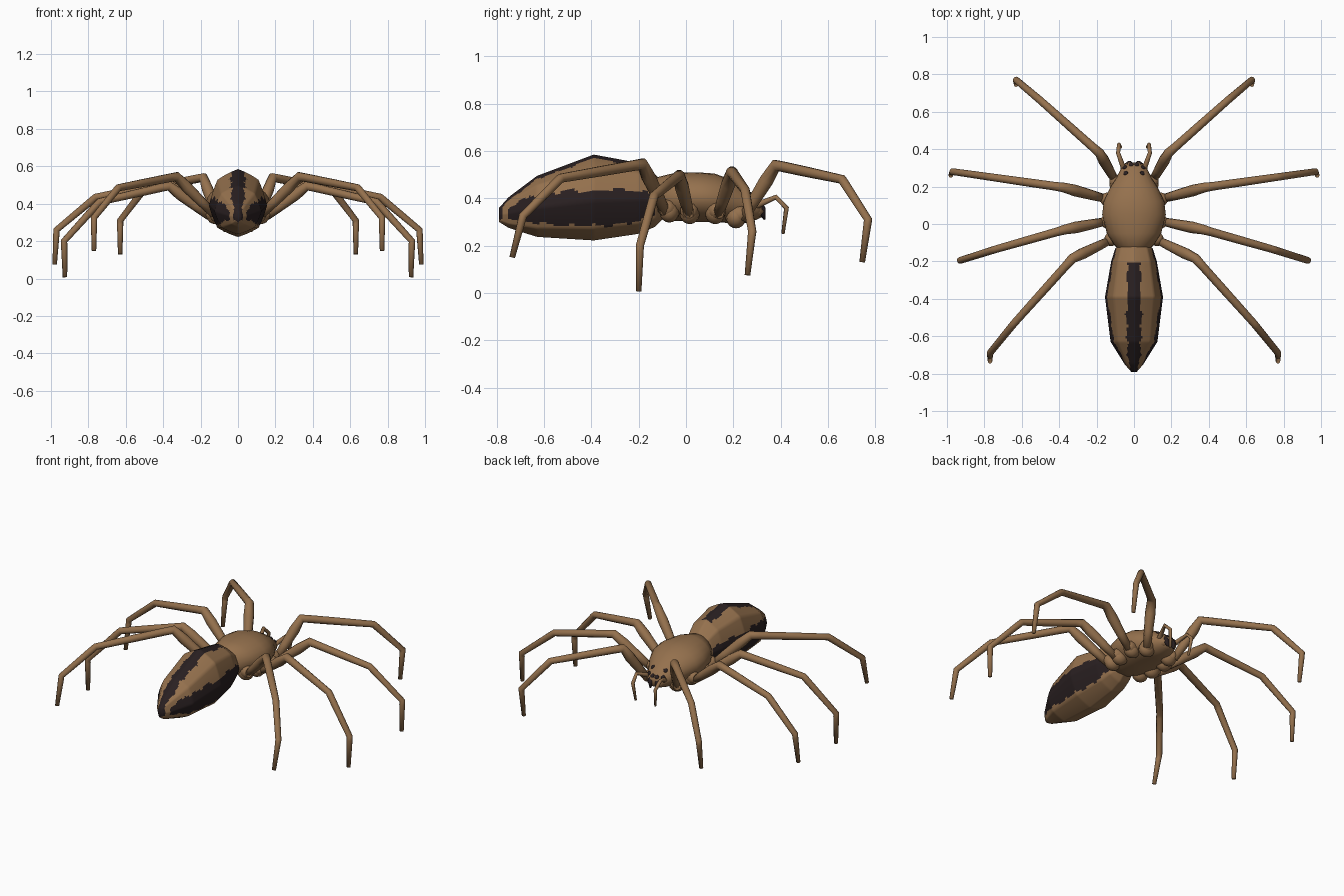
import bpy, bmesh, math
from mathutils import Vector
from mathutils.bvhtree import BVHTree

if "Cube" in bpy.data.objects:
    bpy.data.objects.remove(bpy.data.objects["Cube"])


def material(name, rgb):
    m = bpy.data.materials.new(name)
    m.diffuse_color = (*rgb, 1)
    m.use_nodes = True
    m.node_tree.nodes["Principled BSDF"].inputs["Base Color"].default_value = m.diffuse_color
    return m


TAN = material("tan_brown", (0.30, 0.165, 0.075))
DARK = material("dark_brown", (0.022, 0.014, 0.015))


def loft(name, rings, mats, rule=None):
    """Skin closed rings of points, cap both ends, smooth shade."""
    bm = bmesh.new()
    rows = [[bm.verts.new(p) for p in r] for r in rings]
    n = len(rows[0])
    for a, b in zip(rows, rows[1:]):
        for i in range(n):
            j = (i + 1) % n
            bm.faces.new((a[i], a[j], b[j], b[i]))
    bm.faces.new(rows[0])
    bm.faces.new(rows[-1])
    bmesh.ops.recalc_face_normals(bm, faces=bm.faces)
    for f in bm.faces:
        f.smooth = True
        if rule:
            f.material_index = rule(f.calc_center_median())
    me = bpy.data.meshes.new(name)
    bm.to_mesh(me)
    bm.free()
    for m in mats:
        me.materials.append(m)
    ob = bpy.data.objects.new(name, me)
    bpy.context.collection.objects.link(ob)
    return ob


def interp(table, y):
    """Linear lookup in rows sorted by their first value."""
    for a, b in zip(table, table[1:]):
        if y <= b[0]:
            t = max(0, (y - a[0]) / (b[0] - a[0]))
            return [p + (q - p) * t for p, q in zip(a[1:], b[1:])]
    return table[-1][1:]


def body_ring(y, w, top, bot, mid, n, facet):
    """Egg section; facet blends from round (0) to octagonal (1)."""
    pts = []
    for i in range(n):
        a = 2 * math.pi * i / n
        d = (a + 1e-9) % (math.pi / 4) - math.pi / 8
        r = 1 + facet * (math.cos(math.pi / 8) / math.cos(d) - 1)
        h = top - mid if math.cos(a) > 0 else mid - bot
        pts.append((w * r * math.sin(a), y, mid + h * r * math.cos(a)))
    return pts


def tube(name, pts, radii, mat=TAN, n=10):
    """Tapered tube through points, with mitred joints."""
    pts = [Vector(p) for p in pts]
    rings = []
    for i, p in enumerate(pts):
        t = (pts[min(i + 1, len(pts) - 1)] - p).normalized() + (p - pts[max(i - 1, 0)]).normalized()
        t.normalize()
        ref = Vector((0, 0, 1)) if abs(t.z) < 0.9 else Vector((0, 1, 0))
        if "leg" in name or "feeler" in name:    # steady side axis avoids twisting
            chord = pts[-1] - pts[0]
            ref = Vector((-chord.y, chord.x, 0))
        u = (ref - t * ref.dot(t)).normalized()
        v = t.cross(u)
        rings.append([p + radii[i] * (u * math.cos(k * 2 * math.pi / n) + v * math.sin(k * 2 * math.pi / n))
                      for k in range(n)])
    return loft(name, rings, [mat])


def ball(name, loc, scale, mat):
    bm = bmesh.new()
    bmesh.ops.create_uvsphere(bm, u_segments=14, v_segments=9, radius=1)
    for f in bm.faces:
        f.smooth = True
    me = bpy.data.meshes.new(name)
    bm.to_mesh(me)
    bm.free()
    me.materials.append(mat)
    ob = bpy.data.objects.new(name, me)
    ob.location, ob.scale = loc, scale
    bpy.context.collection.objects.link(ob)
    return ob


# abdomen: y, half width, top, bottom, middle
ABDOMEN = [(-0.79, 0.015, 0.36, 0.30, 0.33), (-0.75, 0.05, 0.405, 0.275, 0.335),
           (-0.63, 0.125, 0.495, 0.237, 0.36), (-0.39, 0.155, 0.585, 0.222, 0.39),
           (-0.20, 0.122, 0.55, 0.25, 0.395), (-0.13, 0.10, 0.50, 0.28, 0.39),
           (-0.08, 0.05, 0.45, 0.33, 0.39)]
# stripe limits along y: top half width, side low, side high
STRIPES = [(-0.79, 0.02, 0.33, 0.33), (-0.75, 0.028, 0.315, 0.36), (-0.66, 0.036, 0.30, 0.41),
           (-0.50, 0.042, 0.283, 0.432), (-0.38, 0.030, 0.283, 0.43), (-0.30, 0.037, 0.285, 0.44),
           (-0.20, 0.033, 0.305, 0.43), (-0.12, 0.0, 0.34, 0.42)]


def stripe_rule(c):
    half, lo, hi = interp(STRIPES, c.y)
    wob = 0.005 * math.sin(c.y * 61) + 0.003 * math.sin(c.y * 143 + 1)
    mid = interp(ABDOMEN, c.y)[3]
    if c.y < -0.205 and abs(c.x) < half + wob and c.z > mid - 0.02:
        return 1
    if -0.755 < c.y < -0.13 and lo + wob < c.z < hi + wob and abs(c.x) > 0.02:
        return 1
    return 0


ys = [-0.79 + 0.71 * i / 96 for i in range(97)]
loft("abdomen", [body_ring(y, *interp(ABDOMEN, y), 80, 0.7) for y in ys], [TAN, DARK], stripe_rule)

# thorax and head in one shell
THORAX = [(-0.15, 0.05, 0.46, 0.34, 0.39), (-0.12, 0.10, 0.49, 0.32, 0.40),
          (-0.05, 0.145, 0.507, 0.305, 0.405), (0.05, 0.17, 0.51, 0.30, 0.405),
          (0.12, 0.162, 0.505, 0.30, 0.40), (0.19, 0.13, 0.48, 0.295, 0.39),
          (0.25, 0.092, 0.445, 0.295, 0.375), (0.30, 0.068, 0.405, 0.31, 0.36),
          (0.33, 0.035, 0.375, 0.325, 0.35)]
thorax = loft("thorax", [body_ring(r[0], *r[1:], 24, 0) for r in THORAX], [TAN])

# legs: coxa, hip, knee, ankle, heel, foot on the +x side
LEGS = {"front": [(0.06, 0.18, 0.33), (0.11, 0.25, 0.33), (0.185, 0.38, 0.54),
                  (0.50, 0.66, 0.48), (0.63, 0.77, 0.31), (0.63, 0.745, 0.13)],
        "front_middle": [(0.08, 0.11, 0.35), (0.17, 0.14, 0.345), (0.375, 0.195, 0.51),
                         (0.76, 0.25, 0.435), (0.97, 0.28, 0.26), (0.98, 0.26, 0.075)],
        "rear_middle": [(0.08, 0.02, 0.35), (0.17, 0.01, 0.345), (0.37, -0.03, 0.495),
                        (0.74, -0.135, 0.41), (0.93, -0.195, 0.20), (0.925, -0.2, 0.007)],
        "rear": [(0.07, -0.05, 0.35), (0.145, -0.095, 0.36), (0.33, -0.185, 0.545),
                 (0.64, -0.53, 0.485), (0.77, -0.69, 0.325), (0.77, -0.735, 0.15)]}
for side, s in (("right", 1), ("left", -1)):
    for name, raw in LEGS.items():
        c, hip, knee, ankle, heel, foot = [Vector((s * p[0], p[1], p[2])) for p in raw]
        path = [hip.lerp(knee, -0.08), hip.lerp(knee, 0.3), hip.lerp(knee, 0.7), knee,
                knee.lerp(ankle, 0.12), knee.lerp(ankle, 0.5), ankle,
                ankle.lerp(heel, 0.1), heel, heel.lerp(foot, 0.12), foot]
        tube(f"{name}_leg_{side}", path,
             [0.022, 0.027, 0.031, 0.026, 0.023, 0.022, 0.020, 0.020, 0.018, 0.017, 0.012])
        # swollen leg root tucked under the thorax
        d = hip - c
        tube(f"{name}_hip_{side}", [c, c + d * 0.4, c + d * 0.85, c + d * 1.05],
             [0.03, 0.043, 0.036, 0.022])
        ball(f"{name}_root_{side}", c + d * 0.45 - Vector((0, 0, 0.012)), (0.05, 0.042, 0.045), TAN)
    # feelers, jaws and fangs
    tube(f"feeler_{side}", [(s * 0.045, 0.24, 0.34), (s * 0.06, 0.31, 0.375), (s * 0.085, 0.38, 0.405),
                            (s * 0.08, 0.425, 0.36), (s * 0.07, 0.41, 0.25)],
         [0.016, 0.014, 0.011, 0.011, 0.007], n=8)
    tube(f"jaw_{side}", [(s * 0.03, 0.24, 0.35), (s * 0.03, 0.30, 0.35), (s * 0.028, 0.32, 0.335)],
         [0.028, 0.03, 0.02])
    tube(f"fang_{side}", [(s * 0.025, 0.30, 0.37), (s * 0.025, 0.32, 0.35), (s * 0.02, 0.333, 0.31)],
         [0.02, 0.02, 0.004], DARK)

# eyes set on the head surface
me = thorax.data
tree = BVHTree.FromPolygons([v.co for v in me.vertices], [p.vertices[:] for p in me.polygons])
for i, (x, y) in enumerate([(0.045, 0.272), (0.05, 0.303), (0.015, 0.318), (0.018, 0.29)][:3]):
    for s in (1, -1):
        hit, nor, _, _ = tree.ray_cast(Vector((s * x, y, 1)), Vector((0, 0, -1)))
        eye = ball(f"eye_{i}_{s}", hit, (0.013, 0.013, 0.007), DARK)
        eye.rotation_euler = nor.to_track_quat('Z', 'Y').to_euler()
